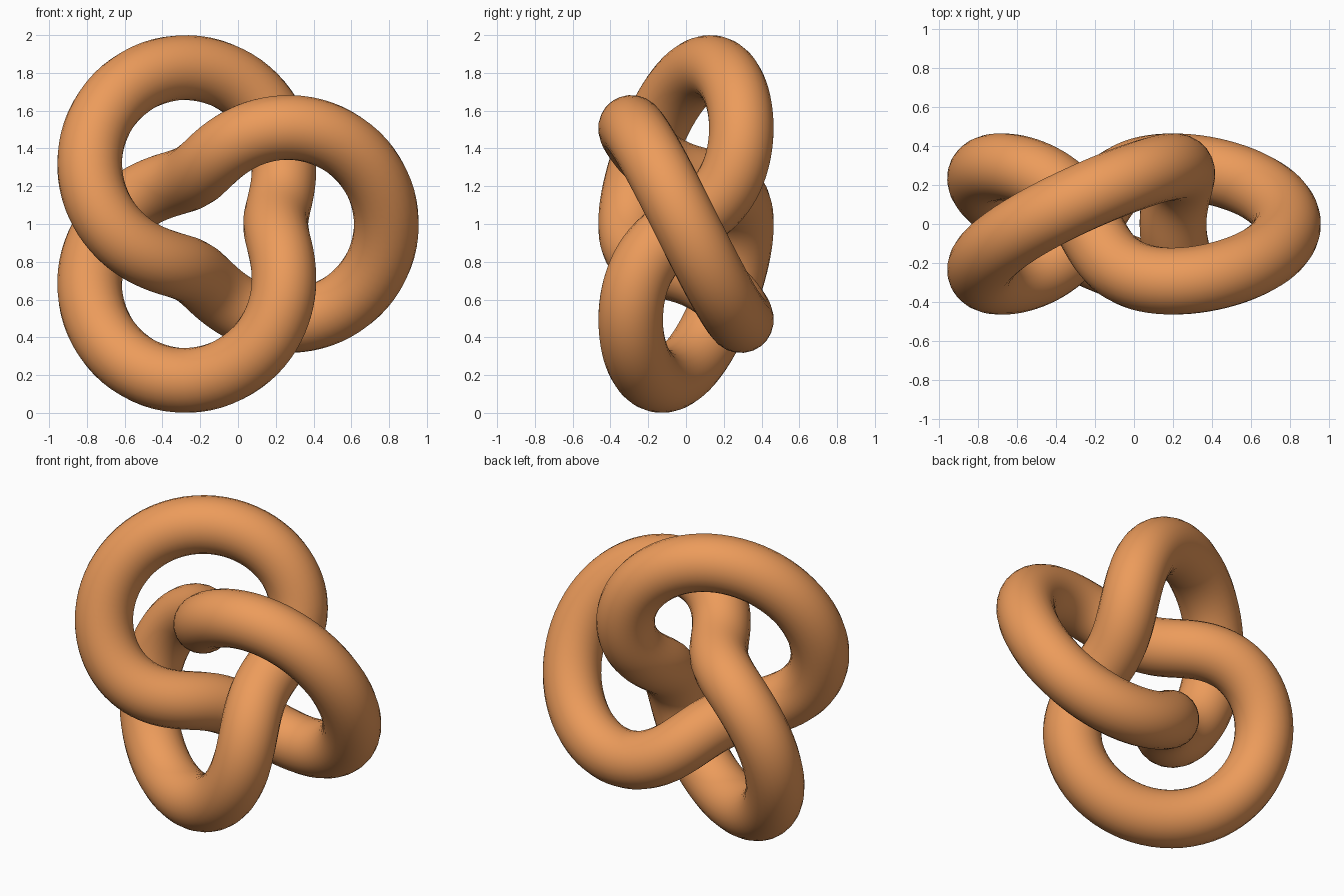
import bpy
from math import sin, cos, pi

if "Cube" in bpy.data.objects:
    bpy.data.objects.remove(bpy.data.objects["Cube"])

S = 0.2928      # knot scale: ring radius is 2*S, winding radius is S
TUBE = 0.172    # tube radius
N = 240

# Trefoil centreline: winds twice round the ring, three times round the tube
curve = bpy.data.curves.new("trefoil_knot", 'CURVE')
curve.dimensions = '3D'
curve.bevel_depth = TUBE
curve.bevel_resolution = 10
curve.twist_mode = 'MINIMUM'
spline = curve.splines.new('POLY')
spline.points.add(N - 1)
for i, p in enumerate(spline.points):
    t = 2 * pi * i / N
    rho = S * (2 + cos(3 * t))
    p.co = (rho * cos(2 * t) - 0.093, -S * sin(3 * t), 1 + rho * sin(2 * t), 1)
spline.use_cyclic_u = True
spline.use_smooth = True

knot = bpy.data.objects.new("trefoil_knot", curve)
bpy.context.collection.objects.link(knot)

# Orange material
mat = bpy.data.materials.new("orange")
mat.diffuse_color = (0.84, 0.33, 0.105, 1)
mat.use_nodes = True
mat.node_tree.nodes["Principled BSDF"].inputs["Base Color"].default_value = mat.diffuse_color
curve.materials.append(mat)

# Turn the swept tube into a smooth mesh
bpy.context.view_layer.objects.active = knot
knot.select_set(True)
bpy.ops.object.convert(target='MESH')
bpy.ops.object.shade_smooth()
